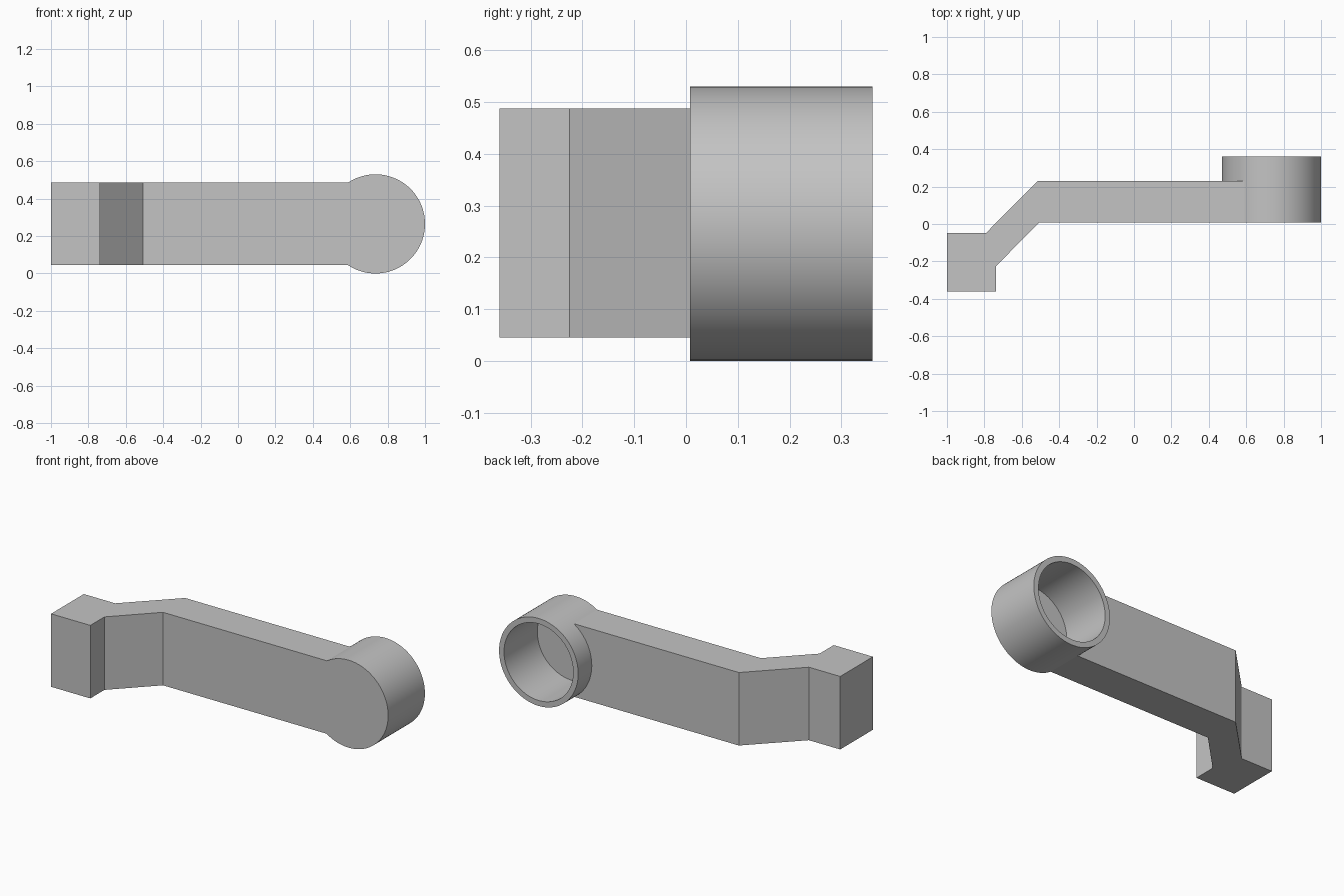
import bpy
import bmesh
from math import radians
from mathutils import Matrix, Vector

if "Cube" in bpy.data.objects:
    bpy.data.objects.remove(bpy.data.objects["Cube"], do_unlink=True)

# Single grey material
GREY = (0.55, 0.55, 0.55, 1)
grey = bpy.data.materials.new("plain grey")
grey.use_nodes = True
grey.diffuse_color = GREY
grey.node_tree.nodes["Principled BSDF"].inputs["Base Color"].default_value = GREY

# Main dimensions
Z_LOW, Z_HIGH = 0.045, 0.487
CUP_X, CUP_Z, CUP_R = 0.735, 0.265, 0.265
FRONT, BACK, WALL = 0.008, 0.36, 0.033


def make_object(name, bm):
    bmesh.ops.recalc_face_normals(bm, faces=bm.faces)
    mesh = bpy.data.meshes.new(name)
    bm.to_mesh(mesh)
    bm.free()
    mesh.materials.append(grey)
    obj = bpy.data.objects.new(name, mesh)
    bpy.context.collection.objects.link(obj)
    return obj


def extrude_plan(name, points, low, high):
    bm = bmesh.new()
    face = bm.faces.new([bm.verts.new((x, y, low)) for x, y in points])
    grown = bmesh.ops.extrude_face_region(bm, geom=[face])["geom"]
    verts = [g for g in grown if isinstance(g, bmesh.types.BMVert)]
    bmesh.ops.translate(bm, verts=verts, vec=(0, 0, high - low))
    return make_object(name, bm)


def cylinder_along_y(name, radius, start, end):
    bm = bmesh.new()
    place = Matrix.Translation(Vector((CUP_X, (start + end) / 2, CUP_Z)))
    bmesh.ops.create_cone(bm, cap_ends=True, segments=96, radius1=radius,
                          radius2=radius, depth=end - start,
                          matrix=place @ Matrix.Rotation(radians(90), 4, "X"))
    return make_object(name, bm)


def combine(target, helper, operation):
    bpy.context.view_layer.objects.active = target
    mod = target.modifiers.new(operation, "BOOLEAN")
    mod.operation, mod.solver, mod.object = operation, "EXACT", helper
    bpy.ops.object.modifier_apply(modifier=mod.name)
    bpy.data.objects.remove(helper, do_unlink=True)


# Cranked arm with a square end block
plan = [(-1, -0.36), (-0.737, -0.36), (-0.737, -0.225), (-0.508, FRONT),
        (CUP_X, FRONT), (CUP_X, 0.23), (-0.515, 0.23), (-0.79, -0.047),
        (-1, -0.047)]
arm = extrude_plan("cranked_arm_with_cup", plan, Z_LOW, Z_HIGH)

# Round cup joined to the arm, then hollowed from the back
combine(arm, cylinder_along_y("cup", CUP_R, FRONT, BACK), "UNION")
combine(arm, cylinder_along_y("cup_bore", CUP_R - WALL, FRONT + WALL, BACK + 0.1),
        "DIFFERENCE")

# Smooth the round walls and keep the edges sharp
bpy.ops.object.select_all(action="DESELECT")
arm.select_set(True)
bpy.context.view_layer.objects.active = arm
bpy.ops.object.shade_smooth_by_angle(angle=radians(25))
